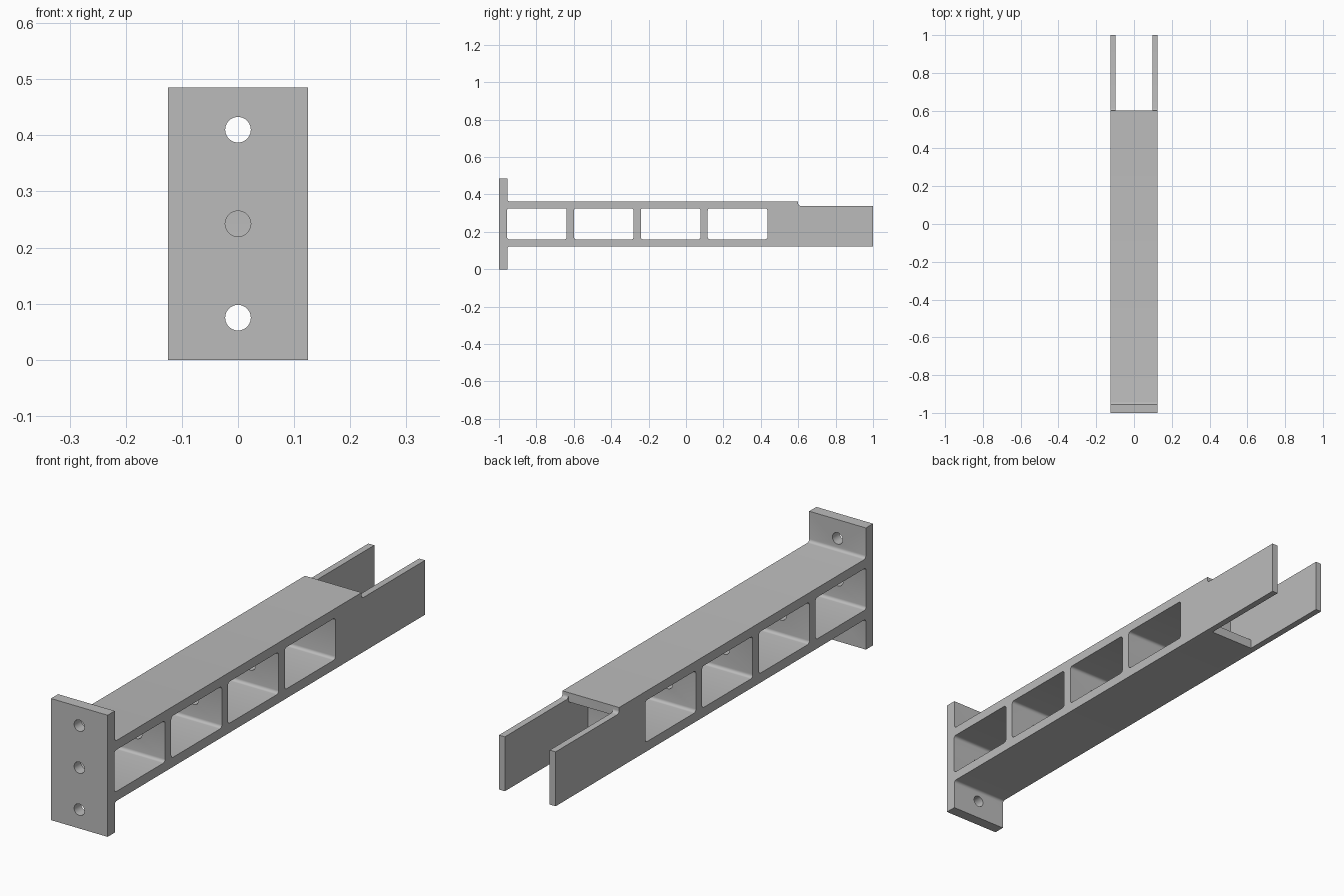
import bpy, bmesh, math
from mathutils import Vector, Matrix

if "Cube" in bpy.data.objects:
    bpy.data.objects.remove(bpy.data.objects["Cube"], do_unlink=True)

HALF_W = 0.125            # half width of the bracket
MID_Z = 0.2425            # height of the beam axis
FILLET = 0.012

grey = bpy.data.materials.new("plain grey")
grey.use_nodes = True
grey.diffuse_color = (0.5, 0.5, 0.5, 1)
grey.node_tree.nodes["Principled BSDF"].inputs["Base Color"].default_value = (0.5, 0.5, 0.5, 1)


def rounded(points, steps=5):
    """Outline from (y, z, radius) corners, with arcs where radius > 0."""
    out = []
    for i, (y, z, r) in enumerate(points):
        p = Vector((y, z))
        if r == 0:
            out.append(p)
            continue
        a = (Vector(points[i - 1][:2]) - p).normalized()
        b = (Vector(points[(i + 1) % len(points)][:2]) - p).normalized()
        centre = p + (a + b) * r
        for k in range(steps + 1):
            t = k / steps * math.pi / 2
            out.append(centre - b * r * math.cos(t) - a * r * math.sin(t))
    return out


def make_object(name, bm):
    bmesh.ops.recalc_face_normals(bm, faces=bm.faces)
    mesh = bpy.data.meshes.new(name)
    bm.to_mesh(mesh)
    bm.free()
    mesh.materials.append(grey)
    obj = bpy.data.objects.new(name, mesh)
    bpy.context.collection.objects.link(obj)
    return obj


def extrude_x(name, corners, half):
    """Solid from a side outline, extruded across the width."""
    bm = bmesh.new()
    face = bm.faces.new([bm.verts.new((-half, p.x, p.y)) for p in rounded(corners)])
    ext = bmesh.ops.extrude_face_region(bm, geom=[face])
    verts = [v for v in ext["geom"] if isinstance(v, bmesh.types.BMVert)]
    bmesh.ops.translate(bm, verts=verts, vec=(2 * half, 0, 0))
    return make_object(name, bm)


def box_corners(y0, y1, z0, z1, r=0):
    return [(y0, z0, r), (y1, z0, r), (y1, z1, r), (y0, z1, r)]


def bore(name, z, y0, y1):
    bm = bmesh.new()
    place = Matrix.Translation((0, (y0 + y1) / 2, z)) @ Matrix.Rotation(math.pi / 2, 4, 'X')
    bmesh.ops.create_cone(bm, cap_ends=True, segments=40, radius1=0.0228,
                          radius2=0.0228, depth=y1 - y0, matrix=place)
    return make_object(name, bm)


def cut(target, cutter):
    cutter.hide_render = True
    mod = target.modifiers.new("cut", 'BOOLEAN')
    mod.operation, mod.solver, mod.object = 'DIFFERENCE', 'EXACT', cutter
    bpy.context.view_layer.objects.active = target
    bpy.ops.object.modifier_apply(modifier=mod.name)
    bpy.data.objects.remove(cutter, do_unlink=True)


# Mounting plate, beam and fork arms as one side outline
bracket = extrude_x("beam_bracket", [
    (-1, 0, 0), (-0.955, 0, 0), (-0.955, 0.122, FILLET), (1, 0.122, 0),
    (1, 0.339, 0), (0.6, 0.339, FILLET), (0.6, 0.363, 0),
    (-0.955, 0.363, FILLET), (-0.955, 0.485, 0), (-1, 0.485, 0)], HALF_W)

# Four windows through the sides
for i in range(4):
    y = -0.957 + 0.3577 * i
    cut(bracket, extrude_x("window_cutter", box_corners(y, y + 0.319, 0.16, 0.326, FILLET), 0.2))

# Slot between the fork arms, and the pocket behind it
cut(bracket, extrude_x("slot_cutter", box_corners(0.6, 1.1, 0, 0.5), 0.099))
cut(bracket, extrude_x("pocket_cutter", box_corners(0.475, 0.7, 0.16, 0.326, FILLET), 0.099))

# Bolt holes, the middle one running on through the dividers
for z in (MID_Z - 0.1675, MID_Z + 0.1675):
    cut(bracket, bore("bolt_cutter", z, -1.1, -0.9))
cut(bracket, bore("axis_cutter", MID_Z, -1.1, 0.3))

# Smooth the fillets and bores, keep the edges sharp
bpy.ops.object.select_all(action='DESELECT')
bracket.select_set(True)
bpy.context.view_layer.objects.active = bracket
bpy.ops.object.shade_smooth_by_angle(angle=math.radians(30))
